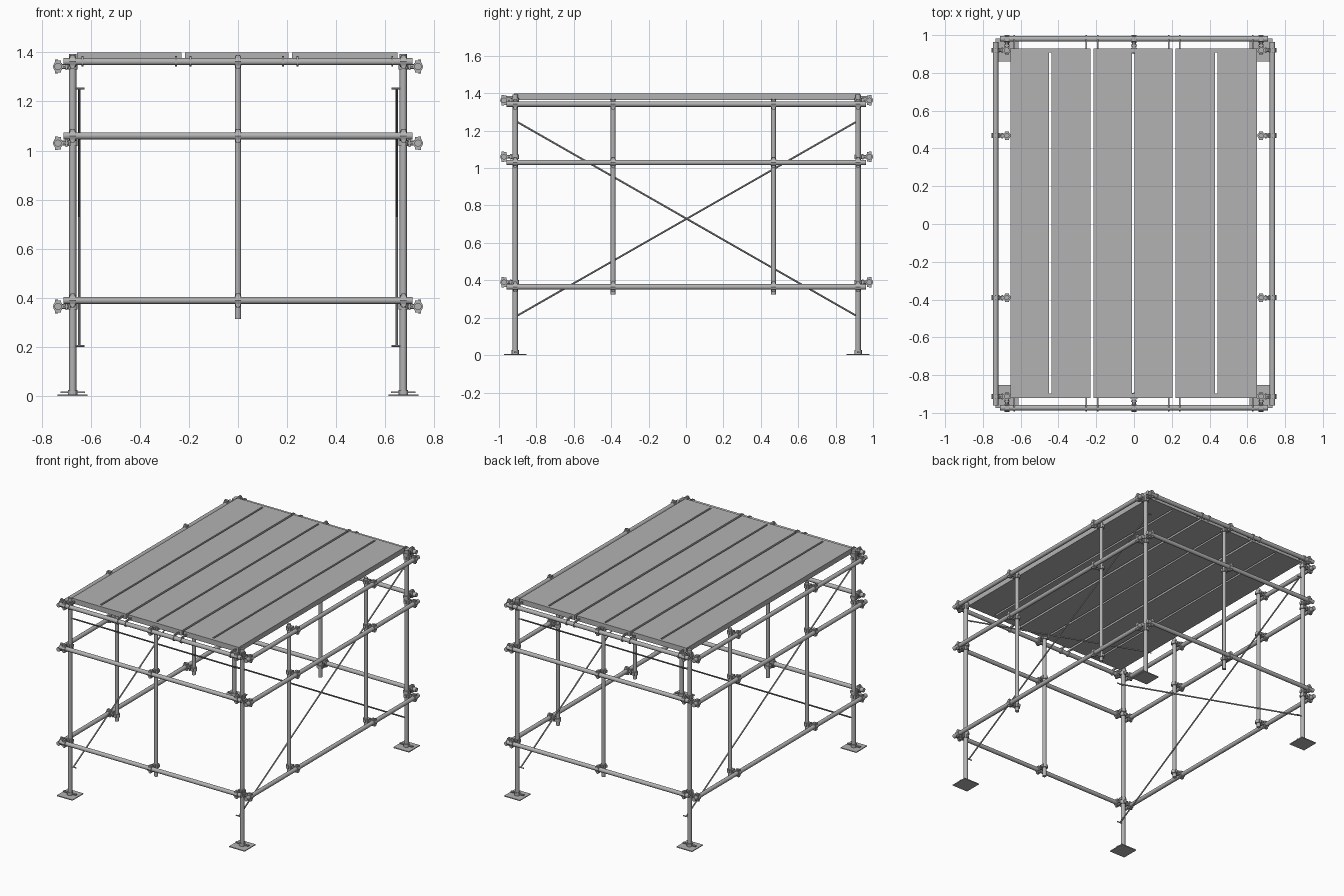
import bpy, bmesh, math
from mathutils import Matrix, Vector

if "Cube" in bpy.data.objects:
    bpy.data.objects.remove(bpy.data.objects["Cube"])

steel = bpy.data.materials.new("galvanised_grey")
steel.use_nodes = True
GREY = (0.45, 0.45, 0.45, 1)
steel.diffuse_color = GREY
steel.node_tree.nodes["Principled BSDF"].inputs["Base Color"].default_value = GREY


def box(bm, centre, size):
    bmesh.ops.create_cube(bm, size=1, matrix=Matrix.Translation(centre) @ Matrix.Diagonal((*size, 1)))


def rod(bm, a, b, radius, sides=16):
    a, b = Vector(a), Vector(b)
    turn = Vector((0, 0, 1)).rotation_difference(b - a).to_matrix().to_4x4()
    bmesh.ops.create_cone(bm, cap_ends=True, segments=sides, radius1=radius, radius2=radius,
                          depth=(b - a).length, matrix=Matrix.Translation((a + b) / 2) @ turn)


def finish(bm, name, smooth=True):
    mesh = bpy.data.meshes.new(name)
    bm.to_mesh(mesh)
    bm.free()
    mesh.materials.append(steel)
    obj = bpy.data.objects.new(name, mesh)
    bpy.context.collection.objects.link(obj)
    if smooth:
        bpy.ops.object.select_all(action='DESELECT')
        obj.select_set(True)
        bpy.context.view_layer.objects.active = obj
        bpy.ops.object.shade_smooth_by_angle(angle=math.radians(30))
    return obj


def tube(name, a, b, radius):
    bm = bmesh.new()
    rod(bm, a, b, radius)
    return finish(bm, name)


POST_X, REACH, TUBE_R = 0.673, 0.06, 0.0145
POST_Y = {"front": -0.913, "back": 0.92}
MID_Y = {"front": -0.39, "back": 0.468}
SIDES = {"right": -1, "left": 1}
END_LEVELS = {"lower": 0.39, "middle": 1.06, "upper": 1.362}
SIDE_LEVELS = {"lower": 0.365, "middle": 1.03, "upper": 1.342}

# Shared coupler: upright at the origin, rail running along y at x = REACH
bm = bmesh.new()
rod(bm, (0, 0, -0.012), (0, 0, 0.012), 0.02, 12)
rod(bm, (REACH, -0.013, 0), (REACH, 0.013, 0), 0.021, 8)
rod(bm, (0.012, 0, 0), (REACH - 0.012, 0, 0), 0.01, 8)
box(bm, (0.025, 0, 0), (0.008, 0.03, 0.03))
box(bm, (REACH, 0, 0), (0.026, 0.02, 0.05))
box(bm, (0, 0, 0), (0.02, 0.044, 0.018))
rod(bm, (REACH + 0.006, 0, -0.028), (REACH + 0.006, 0, 0.028), 0.008, 6)
coupler_base = finish(bm, "coupler")
coupler_mesh = coupler_base.data
bpy.data.objects.remove(coupler_base)


def coupler(name, x, y, z, angle):
    obj = bpy.data.objects.new(name + "_coupler", coupler_mesh)
    obj.location = (x, y, z)
    obj.rotation_euler.z = math.radians(angle)
    bpy.context.collection.objects.link(obj)


# Corner posts with base plates and adjusting nuts
for side, sx in SIDES.items():
    for end, y in POST_Y.items():
        x, name = sx * POST_X, f"{end}_{side}"
        tube(name + "_post", (x, y, 0.004), (x, y, 1.394), TUBE_R)
        bm = bmesh.new()
        box(bm, (x, y, 0.003), (0.122, 0.122, 0.006))
        finish(bm, name + "_base_plate", False)
        bm = bmesh.new()
        rod(bm, (x, y, 0.006), (x, y, 0.026), 0.02, 12)
        box(bm, (x, y, 0.016), (0.1, 0.014, 0.007))
        finish(bm, name + "_wing_nut")

# End rails, end centre posts and their couplers
for end, y in POST_Y.items():
    out = -1 if end == "front" else 1
    rail_y = y + out * REACH
    tube(end + "_centre_post", (0, y, 0.315), (0, y, 1.36), 0.013)
    for level, z in END_LEVELS.items():
        tube(f"{end}_{level}_rail", (-0.71, rail_y, z), (0.71, rail_y, z), TUBE_R)
        for x in (-POST_X, 0, POST_X):
            coupler(f"{end}_{level}", x, y, z, out * 90)

# Side rails, side posts and their couplers
for side, sx in SIDES.items():
    x, angle = sx * POST_X, 0 if sx > 0 else 180
    for end, y in MID_Y.items():
        tube(f"{side}_{end}_side_post", (x, y, 0.325), (x, y, 1.37), 0.013)
    for level, z in SIDE_LEVELS.items():
        rail_x = x + sx * REACH
        tube(f"{side}_{level}_rail", (rail_x, -0.96, z), (rail_x, 0.963, z), TUBE_R)
        for y in (*POST_Y.values(), *MID_Y.values()):
            coupler(f"{side}_{level}", x, y, z, angle)

# Crossed diagonal braces with end pins
LOW, HIGH = 0.205, 1.253
for side, sx in SIDES.items():
    x = sx * 0.647
    for name, z1, z2 in (("rising", LOW, HIGH), ("falling", HIGH, LOW)):
        bm = bmesh.new()
        ends = ((x, POST_Y["front"], z1), (x, POST_Y["back"], z2))
        rod(bm, *ends, 0.005, 8)
        for px, py, pz in ends:
            rod(bm, (sx * 0.624, py, pz), (sx * POST_X, py, pz), 0.004, 8)
        finish(bm, f"{side}_{name}_brace")

# Deck panels, each with a long centre slot and hooks over the end rails
FRONT, BACK, TOP, THICK = -0.92, 0.93, 1.4, 0.036
SLOT, LIP = 0.013, 0.022
for name, x1, x2 in (("right", -0.655, -0.23), ("centre", -0.215, 0.205), ("left", 0.22, 0.65)):
    mid, z = (x1 + x2) / 2, TOP - THICK / 2
    half = (x2 - x1 - SLOT) / 2
    bm = bmesh.new()
    for s in (-1, 1):
        box(bm, (mid + s * (SLOT + half) / 2, (FRONT + BACK) / 2, z), (half, BACK - FRONT, THICK))
    for y in (FRONT + LIP / 2, BACK - LIP / 2):
        box(bm, (mid, y, z), (SLOT, LIP, THICK))
    finish(bm, name + "_deck_panel", False)

    bm = bmesh.new()
    for hx in (x1 + 0.022, x2 - 0.022):
        for end, y in POST_Y.items():
            out = -1 if end == "front" else 1
            edge = FRONT if out < 0 else BACK
            rail_y = y + out * REACH
            reach = abs(rail_y - edge)
            box(bm, (hx, edge + out * reach / 2, 1.38), (0.008, reach, 0.012))
            rod(bm, (hx - 0.004, rail_y, END_LEVELS["upper"]),
                (hx + 0.004, rail_y, END_LEVELS["upper"]), 0.02, 12)
    finish(bm, name + "_deck_hooks")
